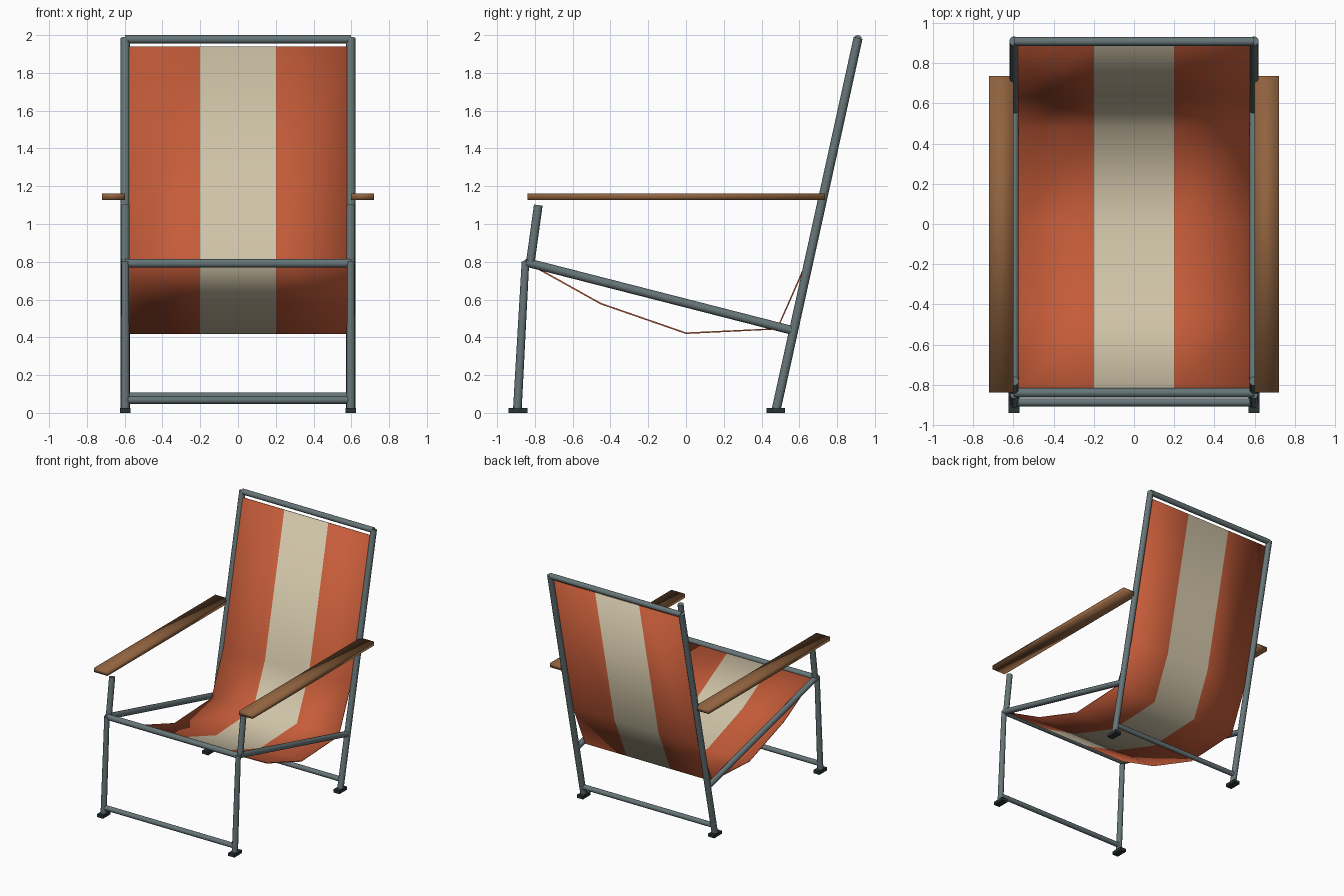
import bpy
import bmesh
from math import radians
from mathutils import Vector, Matrix

cube = bpy.data.objects.get("Cube")
if cube:
    bpy.data.objects.remove(cube, do_unlink=True)


def material(name, rgb):
    m = bpy.data.materials.new(name)
    m.use_nodes = True
    m.diffuse_color = (*rgb, 1)
    m.node_tree.nodes["Principled BSDF"].inputs["Base Color"].default_value = (*rgb, 1)
    return m


steel = material("grey steel", (0.135, 0.18, 0.188))
rubber = material("dark rubber", (0.022, 0.033, 0.036))
wood = material("brown wood", (0.28, 0.125, 0.05))
orange = material("orange canvas", (0.56, 0.107, 0.041))
cream = material("cream canvas", (0.63, 0.55, 0.39))


def finish(name, bm, mats, angle):
    """Turn a bmesh into a shaded object; angle None keeps it flat."""
    mesh = bpy.data.meshes.new(name)
    bm.to_mesh(mesh)
    bm.free()
    for m in mats:
        mesh.materials.append(m)
    obj = bpy.data.objects.new(name, mesh)
    bpy.context.collection.objects.link(obj)
    if angle:
        bpy.ops.object.select_all(action='DESELECT')
        obj.select_set(True)
        bpy.context.view_layer.objects.active = obj
        bpy.ops.object.shade_smooth_by_angle(angle=radians(angle))
    return obj


def tube(name, a, b, r, r_end=None):
    a, b = Vector(a), Vector(b)
    axis = b - a
    bm = bmesh.new()
    place = Matrix.Translation((a + b) / 2) @ axis.to_track_quat('Z', 'Y').to_matrix().to_4x4()
    bmesh.ops.create_cone(bm, cap_ends=True, segments=12, radius1=r,
                          radius2=r_end or r, depth=axis.length, matrix=place)
    return finish(name, bm, [steel], 40)


def box(name, centre, size, mat, angle=None):
    bm = bmesh.new()
    place = Matrix.Translation(centre) @ Matrix.Diagonal((*size, 1))
    bmesh.ops.create_cube(bm, size=1, matrix=place)
    return finish(name, bm, [mat], angle)


# Side frames, feet and armrests
X = 0.597
for side, s in (("left", 1), ("right", -1)):
    x = s * X
    tube(f"{side}_back_leg", (x, 0.477, 0.015), (x, 0.911, 1.985), 0.024)
    tube(f"{side}_front_leg", (x, -0.893, 0.015), (x, -0.85, 0.8), 0.023, 0.02)
    tube(f"{side}_arm_post", (x, -0.825, 0.79), (x, -0.782, 1.1), 0.023)
    tube(f"{side}_seat_rail", (x, -0.845, 0.797), (x, 0.57, 0.435), 0.023)
    box(f"{side}_front_foot", (x, -0.89, 0.0125), (0.055, 0.1, 0.025), rubber)
    box(f"{side}_back_foot", (x, 0.475, 0.0125), (0.055, 0.1, 0.025), rubber)
    box(f"{side}_armrest", (s * 0.66, -0.052, 1.145), (0.122, 1.576, 0.034), wood, 180)

# Cross bars
for name, y, z, r in (("top_rail", 0.909, 1.978, 0.022),
                      ("front_seat_rail", -0.84, 0.792, 0.023),
                      ("front_foot_bar", -0.888, 0.068, 0.02),
                      ("back_foot_bar", 0.494, 0.088, 0.02)):
    tube(name, (-X, y, z), (X, y, z), r)

# Sling: side profile swept across the stripe edges
profile = [(-0.84, 0.795), (-0.45, 0.578), (0, 0.422), (0.483, 0.445),
           (0.64, 0.8), (0.891, 1.94)]
columns = [-0.578, -0.2, 0.2, 0.578]
bm = bmesh.new()
grid = [[bm.verts.new((x, y, z)) for x in columns] for y, z in profile]
for low, high in zip(grid, grid[1:]):
    for i in range(len(columns) - 1):
        face = bm.faces.new((low[i], low[i + 1], high[i + 1], high[i]))
        face.material_index = 1 if abs(face.calc_center_median().x) < 0.1 else 0
sling = finish("striped_sling", bm, [orange, cream], 75)
thick = sling.modifiers.new("thickness", 'SOLIDIFY')
thick.thickness = 0.008
thick.offset = 0
